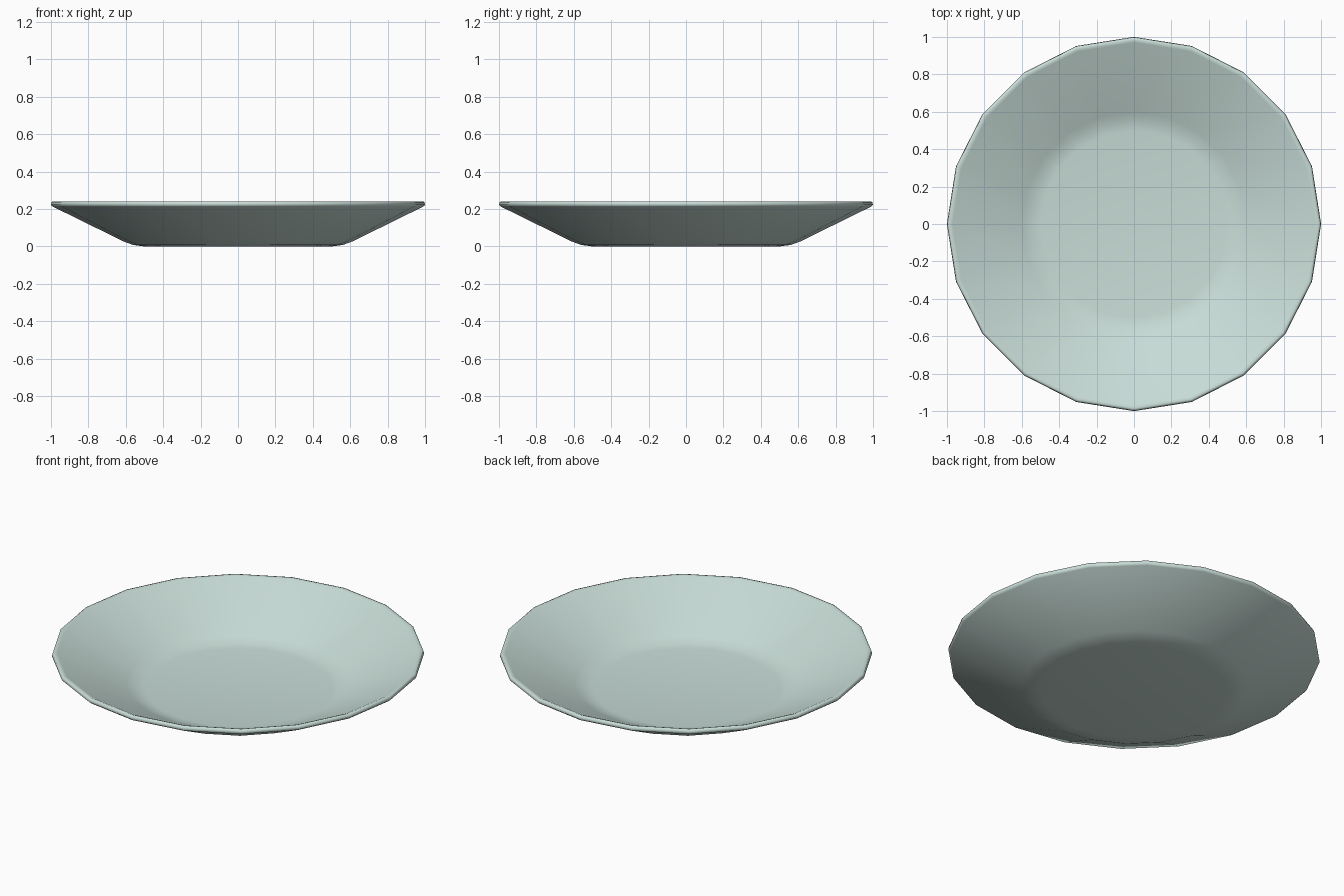
import bpy, bmesh, math

if "Cube" in bpy.data.objects:
    bpy.data.objects.remove(bpy.data.objects["Cube"])

SIDES = 20

# Closed cross-section from underside centre, round the rim, to inner floor centre
PROFILE = [
    (0.0, 0.0), (0.50, 0.0), (0.56, 0.008), (0.61, 0.026),   # foot and outer curve
    (0.99, 0.213), (1.0, 0.222), (0.996, 0.238), (0.985, 0.241), (0.97, 0.236),  # rim
    (0.60, 0.054), (0.55, 0.035), (0.50, 0.028), (0.0, 0.028),  # inner wall and floor
]

# Plate body: lathe the profile
bm = bmesh.new()
rings = []
for r, z in PROFILE:
    n = SIDES if r > 0 else 1
    rings.append([bm.verts.new((r * math.cos(2 * math.pi * i / SIDES),
                                r * math.sin(2 * math.pi * i / SIDES), z))
                  for i in range(n)])
for a, b in zip(rings, rings[1:]):
    for i in range(SIDES):
        j = (i + 1) % SIDES
        if len(a) == 1:
            bm.faces.new((a[0], b[j], b[i]))
        elif len(b) == 1:
            bm.faces.new((a[i], a[j], b[0]))
        else:
            bm.faces.new((a[i], a[j], b[j], b[i]))
bmesh.ops.recalc_face_normals(bm, faces=bm.faces[:])
for f in bm.faces:
    f.smooth = True

mesh = bpy.data.meshes.new("plate")
bm.to_mesh(mesh)
bm.free()
plate = bpy.data.objects.new("plate", mesh)
bpy.context.collection.objects.link(plate)

# Pale green glaze
glaze = bpy.data.materials.new("pale_glaze")
glaze.diffuse_color = (0.58, 0.72, 0.68, 1)
glaze.use_nodes = True
glaze.node_tree.nodes["Principled BSDF"].inputs["Base Color"].default_value = glaze.diffuse_color
mesh.materials.append(glaze)
